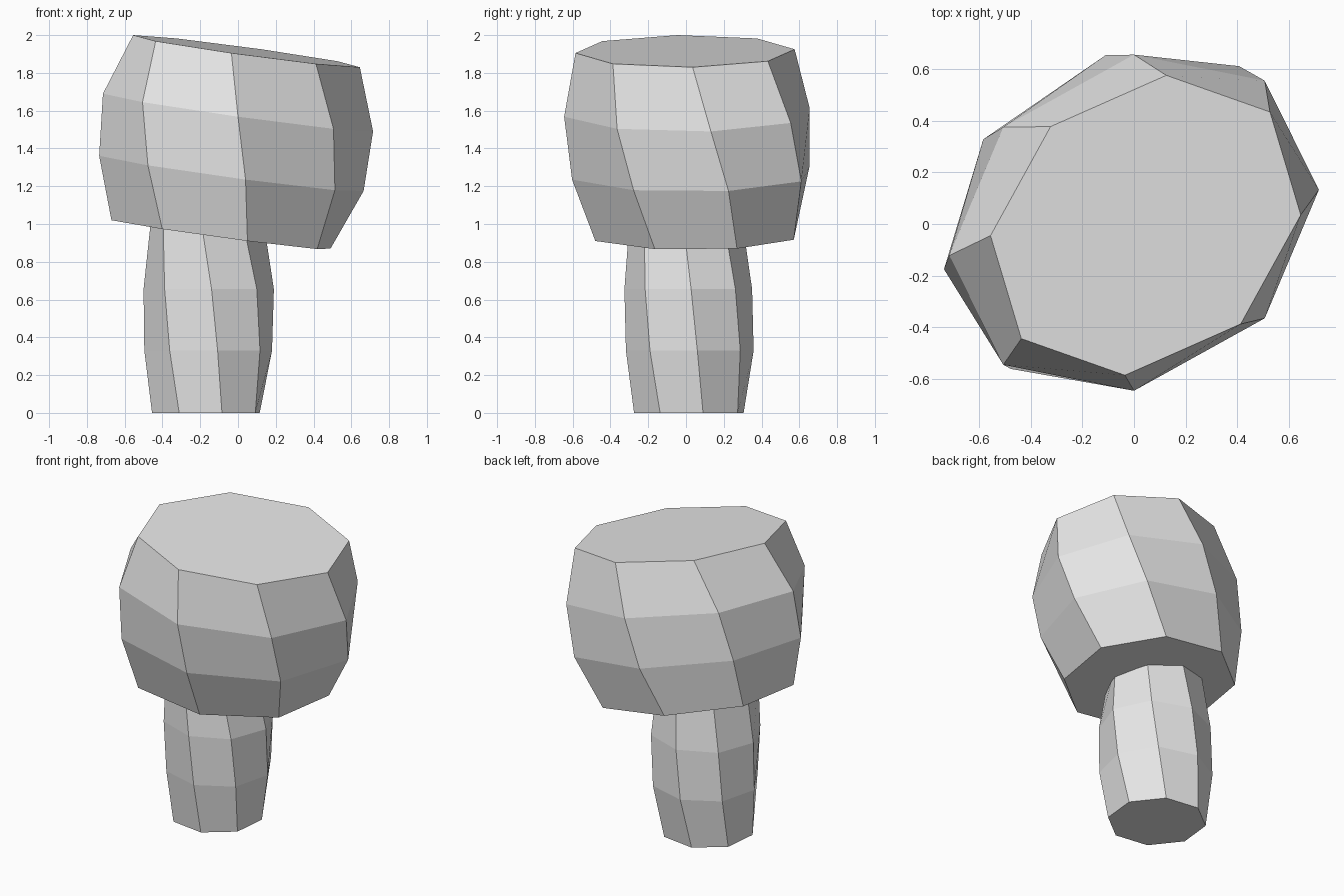
import bpy, bmesh
from math import cos, sin, tau
from mathutils import Vector

cube = bpy.data.objects.get("Cube")
if cube:
    bpy.data.objects.remove(cube, do_unlink=True)

SIDES = 8

grey = bpy.data.materials.new("plain grey")
grey.use_nodes = True
colour = (0.8, 0.8, 0.8, 1)
grey.diffuse_color = colour
grey.node_tree.nodes["Principled BSDF"].inputs["Base Color"].default_value = colour


def twisted_barrel(name, rings):
    """Loft elliptical rings, each given as centre and two half-axes."""
    bm = bmesh.new()
    loops = []
    for centre, u, v in rings:
        c, u, v = Vector(centre), Vector(u), Vector(v)
        angles = [tau * i / SIDES for i in range(SIDES)]
        loops.append([bm.verts.new(c + u * cos(a) + v * sin(a)) for a in angles])
    for low, high in zip(loops, loops[1:]):
        for i in range(SIDES):
            j = (i + 1) % SIDES
            bm.faces.new((low[i], low[j], high[j], high[i]))
    bm.faces.new(loops[0][::-1])
    bm.faces.new(loops[-1])
    mesh = bpy.data.meshes.new(name)
    bm.to_mesh(mesh)
    bm.free()
    mesh.materials.append(grey)
    obj = bpy.data.objects.new(name, mesh)
    bpy.context.collection.objects.link(obj)
    return obj


# Upright stem, twisting as it rises into the cap
twisted_barrel("stem", [
    ((-.17, .015, 0), (.285, .075, 0), (-.085, .29, 0)),
    ((-.158, .02, .33), (.338, .04, 0), (-.05, .338, 0)),
    ((-.155, .012, .655), (.345, .015, 0), (-.015, .338, 0)),
    ((-.163, 0, 1.0), (.3, -.013, 0), (.03, .3, 0)),
])

# Wide tilted cap, bulging and twisting
twisted_barrel("cap", [
    ((-.09, .04, .945), (.58, .23, -.075), (-.14, .52, .035)),
    ((-.035, .025, 1.268), (.7, .2, -.093), (-.075, .628, .033)),
    ((0, .005, 1.59), (.715, .127, -.1), (0, .65, .022)),
    ((.045, -.005, 1.915), (.6, .04, -.085), (.08, .58, .01)),
])
